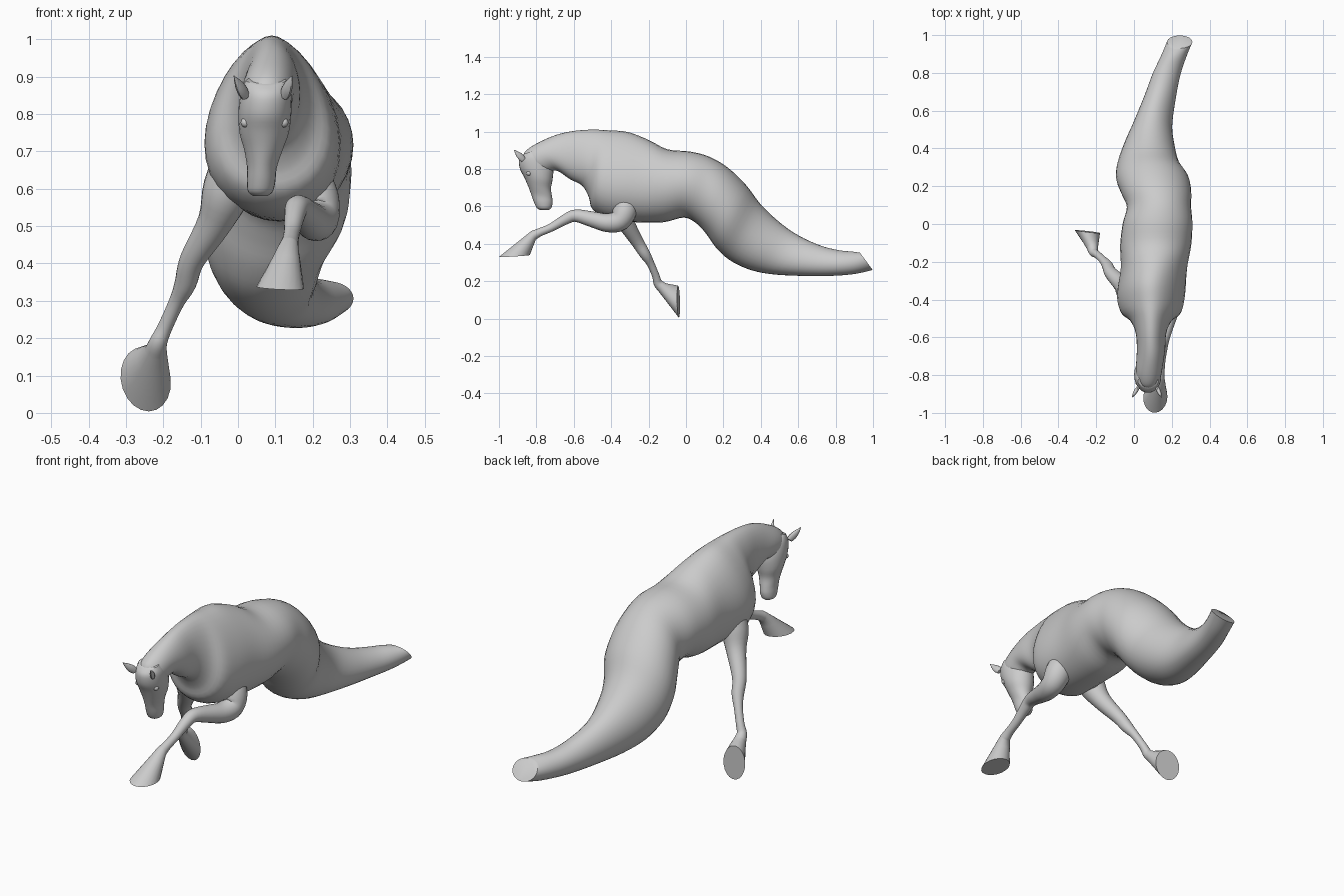
import bpy, bmesh, math
from mathutils import Vector

if "Cube" in bpy.data.objects:
    bpy.data.objects.remove(bpy.data.objects["Cube"])

grey = bpy.data.materials.new("stone grey")
grey.diffuse_color = (0.6, 0.6, 0.6, 1)
grey.use_nodes = True
grey.node_tree.nodes["Principled BSDF"].inputs["Base Color"].default_value = grey.diffuse_color


def finish(ob):
    ob.data.materials.append(grey)
    bpy.ops.object.select_all(action='DESELECT')
    ob.select_set(True)
    bpy.context.view_layer.objects.active = ob
    bpy.ops.object.shade_smooth_by_angle(angle=math.radians(45))


def smooth_rows(rows, steps):
    """Catmull-Rom interpolation of rows of numbers."""
    out = []
    for i in range(len(rows) - 1):
        p0, p1 = rows[max(i - 1, 0)], rows[i]
        p2, p3 = rows[i + 1], rows[min(i + 2, len(rows) - 1)]
        for s in range(steps):
            t = s / steps
            out.append([b + 0.5 * t * (c - a + t * (2*a - 5*b + 4*c - d + t * (3*(b - c) + d - a)))
                        for a, b, c, d in zip(p0, p1, p2, p3)])
    return out + [list(rows[-1])]


def loft(name, rings):
    """Skin a list of closed point rings and cap both ends."""
    bm = bmesh.new()
    loops = [[bm.verts.new(p) for p in r] for r in rings]
    n = len(loops[0])
    for a, b in zip(loops, loops[1:]):
        for k in range(n):
            bm.faces.new((a[k], a[(k + 1) % n], b[(k + 1) % n], b[k]))
    bm.faces.new(loops[0])
    bm.faces.new(loops[-1])
    bmesh.ops.recalc_face_normals(bm, faces=bm.faces)
    me = bpy.data.meshes.new(name)
    bm.to_mesh(me)
    bm.free()
    ob = bpy.data.objects.new(name, me)
    bpy.context.collection.objects.link(ob)
    finish(ob)


def profile_loft(name, rows, n=32, steps=4):
    """Rows: top y, top z, bottom y, bottom z, centre x, half width, egg shape."""
    rings = []
    for ty, tz, by, bz, cx, hw, egg in smooth_rows(rows, steps):
        ring = []
        for k in range(n):
            a = 2 * math.pi * k / n
            c, s = math.cos(a), math.sin(a)
            ring.append((cx + hw * s * (1 - egg * c),
                         (ty + by) / 2 + c * (ty - by) / 2,
                         (tz + bz) / 2 + c * (tz - bz) / 2))
        rings.append(ring)
    loft(name, rings)


def leg(name, rows, sole, axis_u, axis_v, n=20):
    """Tapered limb along rows of x, y, z, radius, flaring into a flat sole."""
    pts = smooth_rows(rows, 4)
    u, v = Vector(axis_u), Vector(axis_v)
    circle = [(math.cos(2 * math.pi * k / n), math.sin(2 * math.pi * k / n)) for k in range(n)]
    rings = []
    for i, p in enumerate(pts):
        t = (Vector(pts[min(i + 1, len(pts) - 1)][:3]) - Vector(pts[max(i - 1, 0)][:3])).normalized()
        uu = (u - t * u.dot(t)).normalized()
        vv = t.cross(uu)
        rings.append([Vector(p[:3]) + p[3] * (uu * c + vv * s) for c, s in circle])
    end = [Vector(sole) + u * c + v * s for c, s in circle]
    last = rings[-1]
    for f in (0.33, 0.67, 1):
        rings.append([a.lerp(b, f) for a, b in zip(last, end)])
    loft(name, rings)


# Neck, torso and fish-like tail, ending in a slanted cut
profile_loft("body", [
    (-.872, .868, -.76, .78, .075, .055, 0),
    (-.855, .898, -.74, .78, .077, .066, 0),
    (-.80, .935, -.69, .79, .082, .071, 0),
    (-.70, .98, -.62, .745, .09, .075, .05),
    (-.60, 1.003, -.555, .71, .09, .081, .1),
    (-.50, 1.01, -.52, .65, .09, .108, .2),
    (-.41, 1.006, -.50, .585, .09, .155, .25),
    (-.31, .997, -.42, .535, .09, .176, .22),
    (-.20, .955, -.27, .515, .105, .175, .1),
    (-.10, .905, -.12, .515, .115, .188, 0),
    (.02, .893, -.01, .54, .125, .184, 0),
    (.12, .867, .06, .505, .132, .17, 0),
    (.22, .81, .11, .45, .118, .185, 0),
    (.32, .715, .16, .38, .098, .192, 0),
    (.40, .61, .23, .315, .076, .165, .03),
    (.50, .515, .33, .265, .08, .135, .08),
    (.60, .445, .45, .238, .098, .104, .08),
    (.72, .39, .62, .228, .137, .084, .05),
    (.82, .365, .77, .228, .173, .074, 0),
    (.89, .358, .90, .238, .213, .068, 0),
    (.93, .352, .998, .26, .242, .067, 0)])

# Head, from poll down to muzzle
profile_loft("head", [
    (-.868, .88, -.80, .90, .075, .054, 0),
    (-.892, .85, -.74, .865, .075, .067, 0),
    (-.888, .80, -.711, .81, .072, .071, 0),
    (-.865, .755, -.713, .745, .07, .066, .05),
    (-.845, .71, -.722, .695, .068, .051, .05),
    (-.828, .665, -.716, .65, .064, .04, .05),
    (-.812, .62, -.713, .62, .062, .038, 0),
    (-.798, .592, -.72, .592, .06, .033, 0),
    (-.78, .58, -.735, .58, .06, .018, 0)], n=24)

# Ears and eyes, one per side of the head
for side, word in ((-1, "left"), (1, "right")):
    base, tip = Vector((.072 + side * .052, -.868, .848)), Vector((.067 + side * .078, -.92, .902))
    across = Vector((side * .012, -.004, -.005))
    along = Vector((0, .011, .010))
    rings = []
    for f, r in ((0, .9), (.25, 1.1), (.5, .95), (.75, .55), (1, .06)):
        rings.append([base.lerp(tip, f) + r * (across * math.cos(k * math.pi / 6) + along * math.sin(k * math.pi / 6))
                      for k in range(12)])
    loft(word + "_ear", rings)
    bpy.ops.mesh.primitive_uv_sphere_add(segments=16, ring_count=8, radius=.013,
                                         location=(.071 + side * .051, -.84, .777))
    eye = bpy.context.object
    eye.name = word + "_eye"
    finish(eye)

# Trailing foreleg, sole turned to the rear
leg("trailing_foreleg", [
    (.01, -.37, .72, .06), (-.028, -.355, .60, .066), (-.062, -.32, .51, .047),
    (-.122, -.26, .41, .034), (-.141, -.22, .345, .029), (-.165, -.19, .295, .021),
    (-.195, -.162, .23, .020), (-.213, -.15, .19, .024), (-.22, -.125, .165, .030)],
    (-.247, -.04, .09), (.067, -.008, 0), (.008, .002, -.086))

# Raised foreleg reaching forward, sole down
leg("raised_foreleg", [
    (.15, -.33, .68, .05), (.20, -.325, .59, .065), (.213, -.355, .525, .058),
    (.203, -.42, .512, .05), (.182, -.50, .53, .042), (.160, -.59, .55, .033),
    (.152, -.645, .53, .028), (.145, -.72, .487, .022), (.140, -.78, .462, .022),
    (.136, -.815, .445, .026)],
    (.113, -.917, .335), (.064, .004, -.003), (0, -.082, -.005))
